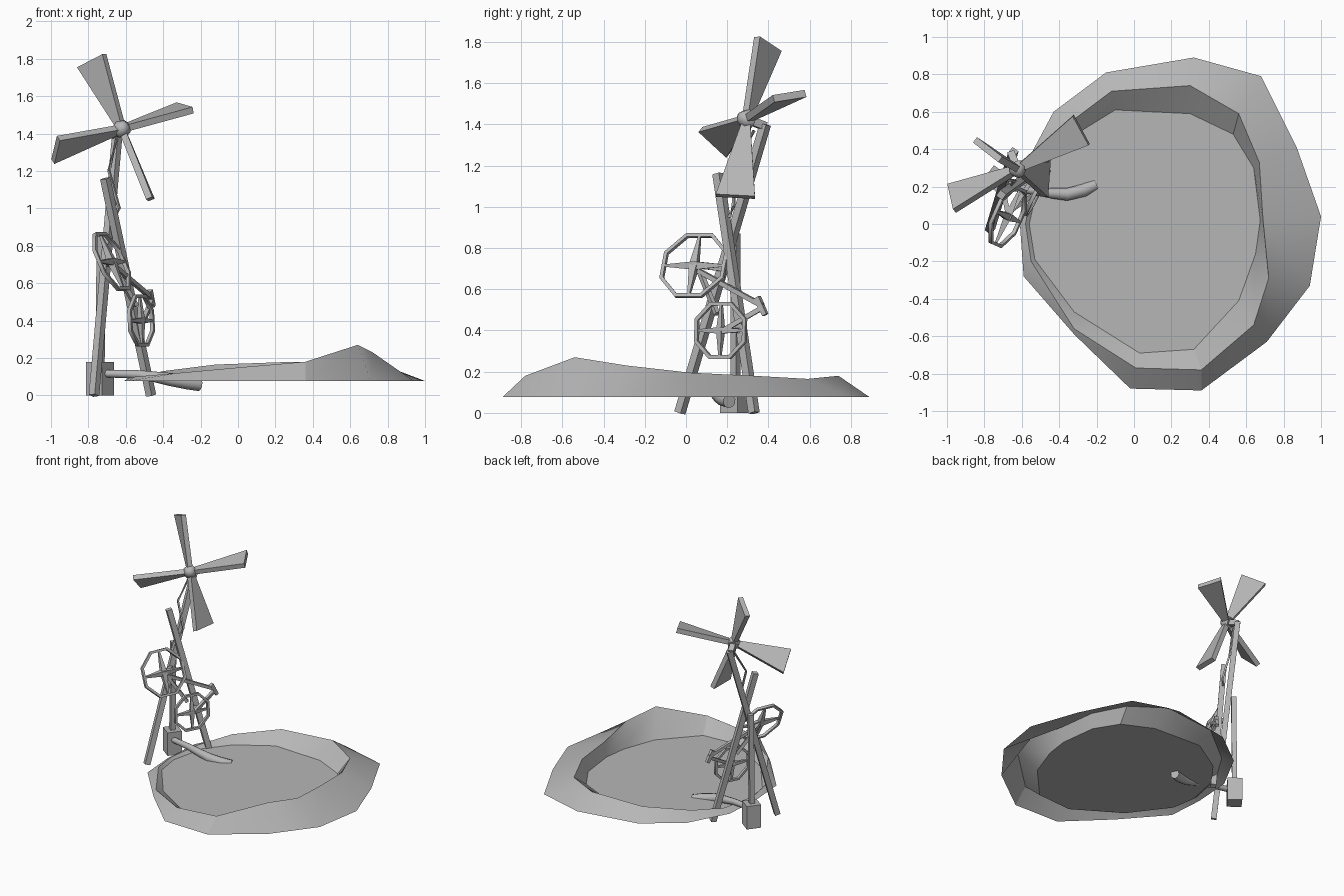
import bpy, bmesh, math
from mathutils import Vector as V

if "Cube" in bpy.data.objects:
    bpy.data.objects.remove(bpy.data.objects["Cube"])

# Mid grey shared by every part
grey = bpy.data.materials.new("mid_grey")
grey.diffuse_color = (.47, .47, .47, 1)
grey.use_nodes = True
grey.node_tree.nodes["Principled BSDF"].inputs["Base Color"].default_value = grey.diffuse_color


def make(name, verts, faces, smooth=35):
    me = bpy.data.meshes.new(name)
    me.from_pydata([tuple(v) for v in verts], [], faces)
    bm = bmesh.new()
    bm.from_mesh(me)
    bmesh.ops.recalc_face_normals(bm, faces=bm.faces[:])
    bm.to_mesh(me)
    bm.free()
    me.materials.append(grey)
    ob = bpy.data.objects.new(name, me)
    bpy.context.collection.objects.link(ob)
    me.shade_smooth()
    me.set_sharp_from_angle(angle=math.radians(smooth))
    return ob


def sweep(name, path, radii, n=4, smooth=35):
    """Tube with n sides along a path; n=4 gives square beams."""
    path = [V(p) for p in path]
    verts, faces = [], []
    for i, p in enumerate(path):
        d = (path[min(i + 1, len(path) - 1)] - path[max(i - 1, 0)]).normalized()
        a = V((0, 0, 1)) if abs(d.z) < 0.93 else V((.6, .8, 0))
        s = d.cross(a).normalized()
        t = s.cross(d)
        for k in range(n):
            w = math.tau * (k + 0.5) / n
            verts.append(p + radii[i] * (math.cos(w) * s + math.sin(w) * t))
    for i in range(len(path) - 1):
        for k in range(n):
            j = (k + 1) % n
            faces.append((i * n + k, i * n + j, (i + 1) * n + j, (i + 1) * n + k))
    faces += [tuple(range(n)), tuple(range(len(verts) - n, len(verts)))]
    return make(name, verts, faces, smooth)


def beam(name, a, b, w0, w1=None):
    return sweep(name, [a, b], [w0 * 0.707, (w1 or w0) * 0.707])


# Pond bank: outer edge xy, crest xyz, water edge xy
bank = [
    (1.0, .04, .69, .02, .195, .675, .02), (.87, .41, .67, .33, .18, .64, .30),
    (.68, .79, .56, .59, .165, .53, .48), (.32, .89, .30, .74, .18, .30, .59),
    (-.15, .81, -.12, .71, .165, -.10, .61), (-.43, .60, -.40, .50, .13, -.36, .45),
    (-.59, .30, -.53, .28, .10, -.50, .27), (-.61, 0, -.58, 0, .095, -.56, 0),
    (-.59, -.28, -.55, -.20, .10, -.53, -.19), (-.32, -.59, -.32, -.56, .12, -.32, -.47),
    (-.02, -.88, .01, -.77, .15, .03, -.69), (.36, -.89, .36, -.78, .18, .32, -.67),
    (.71, -.63, .64, -.54, .27, .56, -.41), (.94, -.33, .72, -.29, .23, .65, -.16)]
Z, n = 0.077, len(bank)
verts = [(r[0], r[1], Z) for r in bank] + [r[2:5] for r in bank] + [(r[5], r[6], Z) for r in bank]
faces = [(q * n + i, q * n + (i + 1) % n, (q + 1) * n + (i + 1) % n, (q + 1) * n + i)
         for q in range(2) for i in range(n)]
make("pond_bank", verts, faces, 30)
make("pond_water", verts[2 * n:], [tuple(range(n))])

# Pump box, post and outlet pipe
beam("pump_box", (-.738, .24, 0), (-.738, .24, .18), .106)
beam("pump_post", (-.738, .24, .17), (-.73, .24, .87), .036)
sweep("outlet_pipe", [(-.72, .21, .117), (-.55, .18, .113), (-.45, .165, .10), (-.36, .158, .085),
                      (-.27, .18, .068), (-.205, .21, .056)],
      [.02, .023, .028, .035, .036, .033], 10, 50)

# Crossed tower legs
beam("leg_front", (-.77, -.03, 0), (-.645, .385, 1.40), .04)
beam("leg_back", (-.465, .33, 0), (-.71, .155, 1.16), .04)

# Wind rotor: hub and four flaring blades given by their tip corners
hub = V((-.622, .295, 1.425))
axis = V((.35, -.87, .34)).normalized()
sweep("rotor_hub", [hub - axis * .03, hub + axis * .01, hub + axis * .045], [.04, .05, .02], 8, 60)
beam("rotor_shaft", hub, hub - axis * .1, .04)
tips = [((-.85, .45, 1.755), (-.715, .345, 1.825)), ((-.325, .58, 1.55), (-.24, .425, 1.525)),
        ((-.475, .145, 1.055), (-.462, .335, 1.045)), ((-.96, .07, 1.375), (-.99, .205, 1.25))]
for i, (a, b) in enumerate(tips):
    a, b = V(a), V(b)
    root = hub + ((a + b) / 2 - hub).normalized() * .02
    side = (b - a).normalized()
    th = side.cross(a - hub).normalized() * .018
    r0, r1 = root - side * .02, root + side * .02
    make(f"rotor_blade_{i + 1}", [r0 - th, r1 - th, r1 + th, r0 + th, a - th, b - th, b + th, a + th],
         [(0, 1, 2, 3), (4, 5, 6, 7), (0, 1, 5, 4), (1, 2, 6, 5), (2, 3, 7, 6), (3, 0, 4, 7)])

# Crank rod from rotor to the machinery
sweep("crank_rod", [(-.65, .33, 1.37), (-.69, .24, 1.20), (-.635, .23, 1.0), (-.655, .21, .95)],
      [.009] * 4)


def wheel(name, center, normal, r, spoke):
    """Octagonal rim with four tapered spokes."""
    c, nrm = V(center), V(normal).normalized()
    u = nrm.cross(V((0, 0, 1))).normalized()
    v = u.cross(nrm)
    at = lambda w, q: c + q * (math.cos(w) * u + math.sin(w) * v)
    h = .01
    vs, fs = [], []
    for k in range(8):
        w = math.tau * k / 8 + math.pi / 8
        vs += [at(w, r) - nrm * h, at(w, r) + nrm * h, at(w, r - .019) + nrm * h, at(w, r - .019) - nrm * h]
        j = (k + 1) % 8
        fs += [(4 * k + e, 4 * k + (e + 1) % 4, 4 * j + (e + 1) % 4, 4 * j + e) for e in range(4)]
    make(name + "_rim", vs, fs, 50)
    for k in range(4):
        beam(f"{name}_spoke_{k + 1}", c, at(k * math.pi / 2, r * .9), spoke, .01)


wheel("large_wheel", (-.675, .04, .715), (.83, -.37, .42), .183, .04)
wheel("small_wheel", (-.518, .168, .40), (.88, -.45, .06), .15, .032)

# Axles, linkage rods and knob
beam("large_axle", (-.67, .04, .715), (-.70, .18, .70), .026)
beam("small_axle", (-.515, .168, .40), (-.547, .27, .40), .026)
beam("link_upper", (-.66, .06, .69), (-.46, .37, .52), .023)
beam("link_lower", (-.505, .18, .40), (-.46, .37, .51), .023)
beam("link_short", (-.66, .07, .68), (-.545, .15, .48), .023)
beam("link_knob", (-.475, .345, .56), (-.455, .385, .475), .03, .024)
